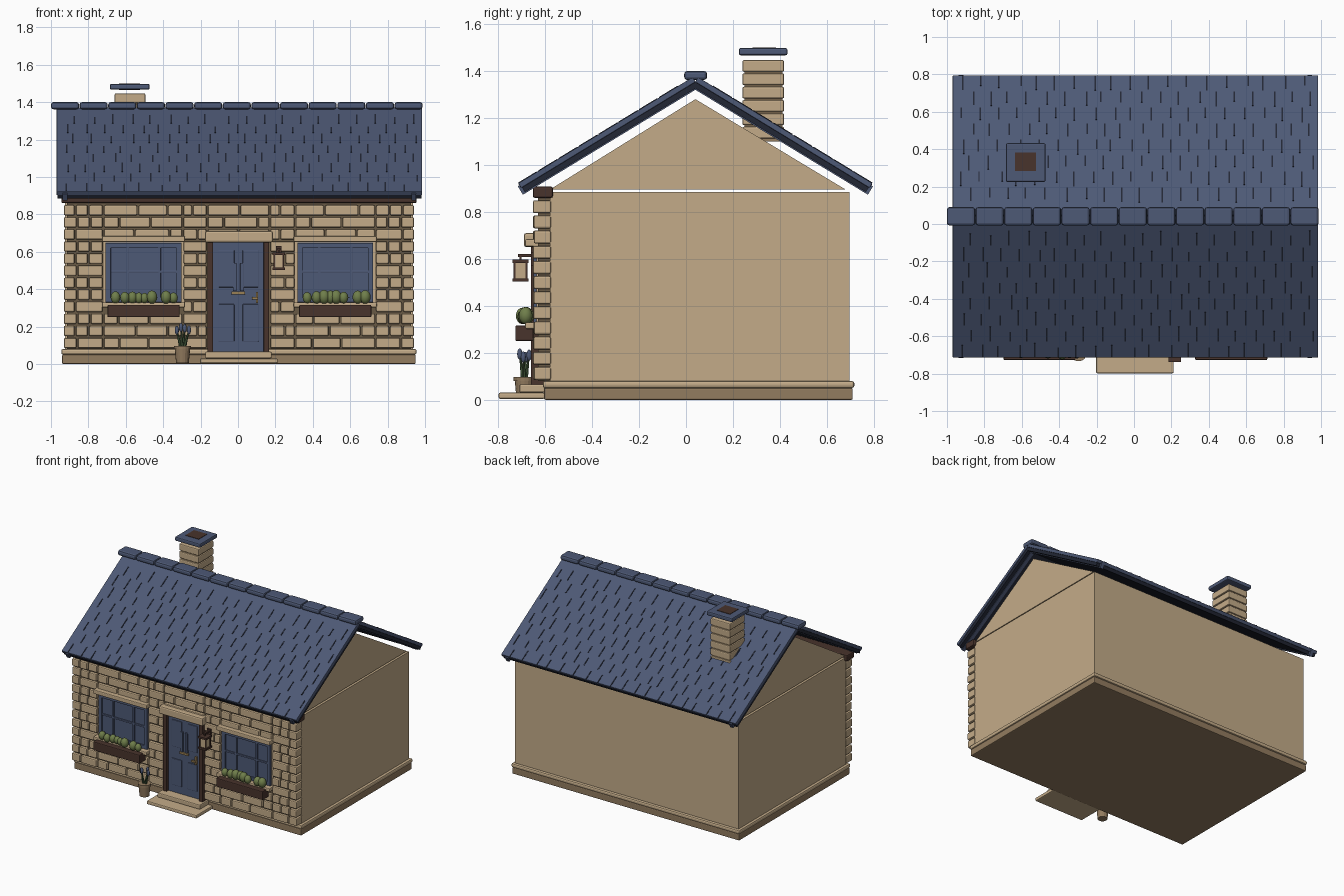
import bpy, bmesh, math, random
from mathutils import Matrix, Vector

random.seed(4)
cube = bpy.data.objects.get("Cube")
if cube:
    bpy.data.objects.remove(cube)


def material(name, *rgb):
    m = bpy.data.materials.new(name)
    m.use_nodes = True
    m.diffuse_color = (*rgb, 1)
    m.node_tree.nodes["Principled BSDF"].inputs["Base Color"].default_value = (*rgb, 1)
    return m


stone = material("tan stone", .55, .41, .25)
dark_stone = material("dark stone", .29, .2, .115)
mortar = material("mortar", .14, .1, .06)
slate = material("blue slate", .075, .1, .18)
joint = material("slate joint", .016, .02, .035)
timber = material("brown timber", .065, .033, .025)
leaf = material("leaf green", .16, .21, .07)
dark_leaf = material("dark leaf", .05, .09, .04)
brass = material("brass", .33, .22, .09)


def finish(name, bm, mat, bevel=0, smooth=False):
    bmesh.ops.recalc_face_normals(bm, faces=bm.faces)
    me = bpy.data.meshes.new(name)
    bm.to_mesh(me)
    bm.free()
    me.materials.append(mat)
    ob = bpy.data.objects.new(name, me)
    bpy.context.collection.objects.link(ob)
    if smooth:
        me.polygons.foreach_set("use_smooth", [True] * len(me.polygons))
    if bevel:
        mod = ob.modifiers.new("Bevel", "BEVEL")
        mod.width, mod.segments = bevel, 2
    return ob


def boxes(name, mat, items, bevel=0, matrix=None):
    """Each item is x0, x1, y0, y1, z0, z1."""
    bm = bmesh.new()
    for x0, x1, y0, y1, z0, z1 in items:
        mid = Vector((x0 + x1, y0 + y1, z0 + z1)) / 2
        size = Matrix.Diagonal((x1 - x0, y1 - y0, z1 - z0, 1))
        bmesh.ops.create_cube(bm, size=1, matrix=Matrix.Translation(mid) @ size)
    if matrix:
        bm.transform(matrix)
    return finish(name, bm, mat, bevel)


def prism(name, mat, profile, x0, x1):
    """Extrude a y, z outline along x."""
    bm = bmesh.new()
    face = bm.faces.new([bm.verts.new((x0, y, z)) for y, z in profile])
    ext = bmesh.ops.extrude_face_region(bm, geom=[face])["geom"]
    bmesh.ops.translate(bm, vec=(x1 - x0, 0, 0), verts=[v for v in ext if isinstance(v, bmesh.types.BMVert)])
    return finish(name, bm, mat)


def balls(name, mat, items):
    """Each item is centre, radii."""
    bm = bmesh.new()
    for centre, radii in items:
        bmesh.ops.create_uvsphere(bm, u_segments=12, v_segments=8, radius=1,
                                  matrix=Matrix.Translation(centre) @ Matrix.Diagonal((*radii, 1)))
    return finish(name, bm, mat, smooth=True)


# Walls, plinth and gable
boxes("plinth_base", dark_stone, [(-.94, .95, -.605, .71, 0, .05)], .006)
boxes("plinth_top", stone, [(-.945, .955, -.61, .717, .05, .08)], .01)
boxes("walls", stone, [(-.925, .935, -.58, .697, .08, .885)])
prism("gable", stone, [(-.58, .895), (.68, .895), (.04, 1.28)], -.92, .93)
boxes("mortar_bed", mortar, [(-.915, .925, -.63, -.575, .08, .87)])

# Stone courses fill the wall between the openings
win_x = (-.505, .52)
bricks = []
course = .0645
for row in range(12):
    z0 = .085 + row * course
    z1 = z0 + course - .01
    mid = (z0 + z1) / 2
    cuts = [-.935, -.72, -.295, -.165, .17, .305, .735, .945]
    for i, (a, b) in enumerate(zip(cuts, cuts[1:])):
        if (i in (1, 5) and .3 < mid < .66) or (i == 3 and mid < .69):
            continue
        corner = i in (0, 6)
        if corner:
            q = .065 if row % 2 else .075
            splits = [q, q + (.14 if row % 3 == 0 else .07)]
            if i == 6:
                splits = [(b - a) - s for s in reversed(splits)]
        elif b - a < .2:
            splits = [(b - a) * random.choice((.4, .6))] if row % 2 else []
        else:
            first = .17 if row % 2 else .09
            splits = [first + k * .165 + random.uniform(-.02, .02) for k in range(3)]
        edges = [a] + [a + s for s in splits if .03 < s < b - a - .03] + [b]
        for p, r in zip(edges, edges[1:]):
            bricks.append((p + .004, r - .004, -.652 + random.uniform(0, .006), -.575, z0, z1))
boxes("stone_courses", stone, bricks, .007)
boxes("eave_beam", timber, [(-.945, .955, -.652, -.567, .86, .908)], .008)

# Roof slopes, laid out as x, distance down the slope, height above it
angle = math.radians(31.3)
c, s = math.cos(angle), math.sin(angle)
for side, name in ((-1, "front"), (1, "back")):
    place = Matrix(((1, 0, 0, 0), (0, side * c, side * s, .04), (0, -s, c, 1.355), (0, 0, 0, 1)))
    boxes(name + "_roof_deck", joint, [(-.965, .98, 0, .865, -.025, 0)], matrix=place)
    boxes(name + "_roof_slates", slate, [(-.97, .985, 0, .87, -.002, .022)], .004, place)
    boxes(name + "_bargeboards", slate,
          [(x - .013, x + .013, 0, .878, -.03, .012) for x in (-.925, .94)], 0, place)
    gaps = []
    for row in range(8):
        u1 = .868 - row * .1
        for k in range(19):
            x = -.92 + k * .101 + (row % 2) * .05 + random.uniform(-.015, .015)
            if x < .97:
                gaps.append((x - .004, x + .004, u1 - random.uniform(.06, .095), u1, .02, .0245))
    boxes(name + "_slate_joints", joint, gaps, matrix=place)

# Ridge tiles
step = 1.99 / 13
boxes("ridge_tiles", slate, [(-1 + k * step, -1 + (k + 1) * step - .003, -.008, .09, 1.362, 1.4)
                             for k in range(13)], .013)

# Chimney
boxes("chimney_core", dark_stone, [(-.65, -.505, .25, .41, 1.1, 1.44)])
boxes("chimney_courses", stone, [(-.66, -.495, .24, .418, 1.113 + k * .0567, 1.163 + k * .0567)
                                 for k in range(6)], .007)
boxes("chimney_cap", slate, [(-.685, -.473, .225, .432, 1.467, 1.498)], .008)
boxes("chimney_flue", timber, [(-.635, -.525, .283, .383, 1.465, 1.501)])

# Windows with sills, lintels and planted boxes
for cx, side in zip(win_x, ("right", "left")):
    n = side + "_window"
    boxes(n + "_surround", stone, [(cx - .215, cx + .215, -.636, -.58, .32, .655)])
    boxes(n + "_glass", slate, [(cx - .203, cx + .203, -.638, -.58, .325, .65)])
    bars = [(cx - .203, cx - .175, -.65, -.63, .33, .648), (cx + .175, cx + .203, -.65, -.63, .33, .648),
            (cx - .203, cx + .203, -.65, -.63, .62, .648), (cx - .203, cx + .203, -.65, -.63, .33, .355),
            (cx - .18, cx + .18, -.646, -.63, .487, .5)]
    bars += [(cx + d - .007, cx + d + .007, -.646, -.63, .33, .648) for d in (-.085, .085)]
    boxes(n + "_frame", slate, bars, .002)
    boxes(n + "_lintel", stone, [(cx - .222, cx + .222, -.685, -.58, .652, .684)], .006)
    boxes(n + "_sill", stone, [(cx - .222, cx + .222, -.685, -.58, .302, .33)], .006)
    boxes(n + "_planter", timber, [(cx - .193, cx + .193, -.727, -.65, .25, .316)], .006)
    shrubs = []
    for d in (-.15, -.1, -.06, -.025, .005, .045, .12, .16):
        r = random.uniform(.022, .03)
        shrubs.append(((cx + d, -.69 + random.uniform(-.015, .015), .335 + r * .8), (r, r, r * 1.25)))
    balls(n + "_shrubs", leaf, shrubs)

# Door, frame, lintel and steps
boxes("door", slate, [(-.135, .14, -.637, -.58, .06, .652)])
panels = [(x0, x1, -.643, -.63, z0, z1) for x0, x1 in ((-.105, -.02), (.025, .11))
          for z0, z1 in ((.12, .32), (.41, .61))]
boxes("door_panels", slate, panels, .004)
boxes("door_centre_strips", slate, [(-.028, -.008, -.65, -.63, .39, .54),
                                    (.012, .032, -.65, -.63, .39, .54)], .003)
boxes("letter_slot", brass, [(-.035, .038, -.65, -.63, .372, .388)], .003)
boxes("door_handle", brass, [(.095, .108, -.655, -.63, .325, .385), (.075, .108, -.668, -.65, .345, .358)], .003)
boxes("door_posts", timber, [(-.163, -.133, -.66, -.58, .06, .655), (.137, .167, -.66, -.58, .06, .655)], .003)
boxes("door_lintel", stone, [(-.177, .187, -.69, -.58, .65, .71)], .01)
boxes("lower_step", stone, [(-.203, .212, -.798, -.6, .004, .03)], .007)
boxes("upper_step", stone, [(-.175, .18, -.71, -.6, .03, .066)], .007)

# Wall lantern
lx, ly = .218, -.705
boxes("lantern_glass", stone, [(lx - .024, lx + .024, ly - .024, ly + .024, .515, .588)])
metal = [(lx - .034, lx + .034, ly - .034, ly + .034, z, z + .014) for z in (.503, .583)]
metal += [(lx + i * .025 - .004, lx + i * .025 + .004, ly + j * .025 - .004, ly + j * .025 + .004, .51, .59)
          for i in (-1, 1) for j in (-1, 1)]
metal += [(lx - .008, lx + .008, ly - .01, -.64, .609, .62), (lx - .005, lx + .005, ly - .005, ly + .005, .59, .615),
          (lx - .015, lx + .015, -.66, -.64, .57, .63)]
boxes("lantern_frame", timber, metal)

# Flower pot with budding stems
px, py = -.297, -.688
bm = bmesh.new()
for r0, r1, z0, z1 in ((.034, .041, .004, .08), (.046, .046, .08, .097)):
    bmesh.ops.create_cone(bm, cap_ends=True, segments=16, radius1=r0, radius2=r1, depth=z1 - z0,
                          matrix=Matrix.Translation((px, py, (z0 + z1) / 2)))
finish("flower_pot", bm, dark_stone)
bm = bmesh.new()
buds = []
for dx, dy, h in ((-.03, .005, .18), (-.008, -.02, .195), (.012, .02, .19), (.035, -.005, .182)):
    foot, tip = Vector((px + dx * .3, py + dy * .3, .09)), Vector((px + dx, py + dy, h))
    axis = tip - foot
    turn = axis.to_track_quat("Z", "Y").to_matrix().to_4x4()
    bmesh.ops.create_cone(bm, cap_ends=True, segments=6, radius1=.01, radius2=.003, depth=axis.length,
                          matrix=Matrix.Translation((foot + tip) / 2) @ turn)
    buds.append((tip, (.011, .011, .024)))
finish("flower_stems", bm, dark_leaf)
balls("flower_buds", slate, buds)
